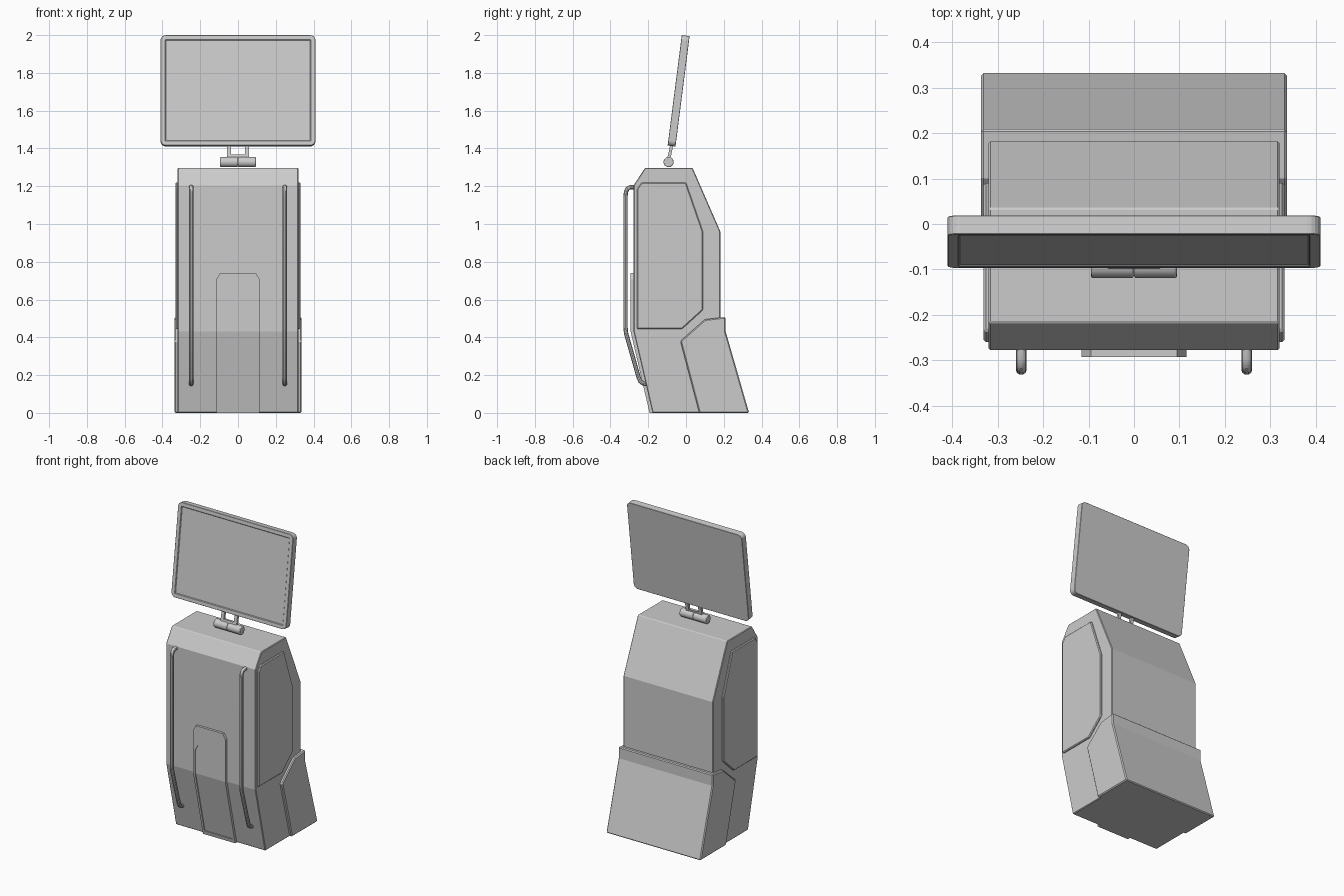
import bpy, bmesh, math
from mathutils import Vector

if "Cube" in bpy.data.objects:
    bpy.data.objects.remove(bpy.data.objects["Cube"])


def finish(name, bm, bevel=0.0, segs=1):
    bmesh.ops.recalc_face_normals(bm, faces=bm.faces)
    me = bpy.data.meshes.new(name)
    bm.to_mesh(me)
    bm.free()
    ob = bpy.data.objects.new(name, me)
    bpy.context.collection.objects.link(ob)
    if bevel:
        m = ob.modifiers.new("Bevel", 'BEVEL')
        m.width, m.segments, m.limit_method = bevel, segs, 'ANGLE'
        m.angle_limit = math.radians(40)
    return ob


def extrude(bm, faces, vec):
    r = bmesh.ops.extrude_face_region(bm, geom=faces, use_keep_orig=True)
    bmesh.ops.translate(bm, vec=vec, verts=[g for g in r["geom"] if isinstance(g, bmesh.types.BMVert)])


def prism(name, yz, x0, x1, bevel=0.0):
    """Side profile extruded along x."""
    bm = bmesh.new()
    f = bm.faces.new([bm.verts.new((x0, y, z)) for y, z in yz])
    extrude(bm, [f], Vector((x1 - x0, 0, 0)))
    return finish(name, bm, bevel)


def smooth(ob):
    bpy.ops.object.select_all(action='DESELECT')
    ob.select_set(True)
    bpy.context.view_layer.objects.active = ob
    bpy.ops.object.shade_smooth_by_angle(angle=math.radians(35))


def tube(name, pts, r):
    cu = bpy.data.curves.new(name, 'CURVE')
    cu.dimensions = '3D'
    cu.bevel_depth, cu.bevel_resolution, cu.use_fill_caps = r, 3, True
    s = cu.splines.new('POLY')
    s.points.add(len(pts) - 1)
    for p, co in zip(s.points, pts):
        p.co = (*co, 1)
    ob = bpy.data.objects.new(name, cu)
    bpy.context.collection.objects.link(ob)
    bpy.ops.object.select_all(action='DESELECT')
    ob.select_set(True)
    bpy.context.view_layer.objects.active = ob
    bpy.ops.object.convert(target='MESH')
    smooth(bpy.context.object)


def front_y(z):
    return -0.277 + max(0, 0.43 - z) * 0.1 / 0.43


def bent_plate(name, w, z0, z1, cut, off, depth):
    """Plate following the kinked cabinet front, with cut top corners."""
    bm = bmesh.new()
    v = [bm.verts.new((x, front_y(z) + off, z)) for x, z in (
        (-w, z0), (w, z0), (w, 0.43), (-w, 0.43),
        (w, z1 - 1.7 * cut), (w - cut, z1), (cut - w, z1), (-w, z1 - 1.7 * cut))]
    faces = [bm.faces.new(v[:4]), bm.faces.new([v[3], v[2], *v[4:]])]
    extrude(bm, faces, Vector((0, depth, 0)))
    return finish(name, bm)


# Cabinet
prism("cabinet_body", [(-0.177, 0), (-0.277, 0.43), (-0.277, 1.205), (-0.217, 1.297), (0.035, 1.297),
                       (0.182, 0.96), (0.182, 0.44), (0.29, 0)], -0.32, 0.32, 0.004)

# Rear lower boot
prism("rear_base_cover", [(0.07, 0), (-0.03, 0.38), (0.10, 0.495), (0.209, 0.508), (0.209, 0.435),
                          (0.334, 0)], -0.337, 0.337, 0.006)

# Raised side panels and front grab rails
panel = [(-0.26, 0.445), (-0.26, 1.185), (-0.235, 1.22), (0.0, 1.22),
         (0.09, 0.96), (0.09, 0.545), (-0.02, 0.445)]
rail = [(-0.265, 1.195), (-0.295, 1.195), (-0.309, 1.188), (-0.317, 1.172), (-0.32, 1.15), (-0.32, 0.45),
        (-0.317, 0.42), (-0.25, 0.185), (-0.241, 0.166), (-0.228, 0.157), (-0.195, 0.15)]
for side, s in (("left", -1), ("right", 1)):
    prism(side + "_side_panel", panel, s * 0.31, s * 0.331, 0.005)
    tube(side + "_grab_rail", [(s * 0.248, y, z) for y, z in rail], 0.012)

# Front access panel with a shallow recess
access = bent_plate("front_access_panel", 0.115, 0.0, 0.74, 0.02, -0.016, 0.03)
cutter = bent_plate("recess_cutter", 0.1, 0.025, 0.615, 0.018, -0.04, 0.029)
cutter.hide_render = True
cutter.hide_set(True)
m = access.modifiers.new("Recess", 'BOOLEAN')
m.operation, m.object, m.solver = 'DIFFERENCE', cutter, 'EXACT'
bpy.context.view_layer.objects.active = access
bpy.ops.object.modifier_apply(modifier="Recess")
bpy.data.objects.remove(cutter)

# Tilted display: rounded corners and recessed screen
W, H, T = 0.82, 0.589, 0.042
bm = bmesh.new()
bmesh.ops.create_cube(bm, size=1)
bmesh.ops.scale(bm, vec=(W, T, H), verts=bm.verts)
edges = [e for e in bm.edges if abs(e.verts[0].co.y - e.verts[1].co.y) > T / 2]
bmesh.ops.bevel(bm, geom=edges, offset=0.028, segments=5, profile=0.5, affect='EDGES')
bm.normal_update()
front = min(bm.faces, key=lambda f: f.normal.y)
bmesh.ops.inset_region(bm, faces=[front], thickness=0.025)
bmesh.ops.inset_region(bm, faces=[front], thickness=0.001, depth=-0.005)
display = finish("display", bm, 0.002)
display.location = (0, -0.039, 1.705)
display.rotation_euler.x = math.radians(-7.3)

# Hinge barrel in two halves
for side, s in (("left", -1), ("right", 1)):
    bpy.ops.mesh.primitive_cylinder_add(vertices=24, radius=0.027, depth=0.094,
                                        location=(s * 0.0475, -0.092, 1.328), rotation=(0, math.pi / 2, 0))
    barrel = bpy.context.object
    barrel.name = side + "_hinge_barrel"
    b = barrel.modifiers.new("Bevel", 'BEVEL')
    b.width, b.segments = 0.005, 2
    smooth(barrel)
    # Arm up to the display
    prism(side + "_hinge_arm", [(-0.1, 1.34), (-0.084, 1.338), (-0.066, 1.425), (-0.082, 1.428)],
          s * 0.036, s * 0.057)
prism("hinge_crossbar", [(-0.1, 1.345), (-0.084, 1.345), (-0.079, 1.366), (-0.095, 1.367)], -0.057, 0.057)
